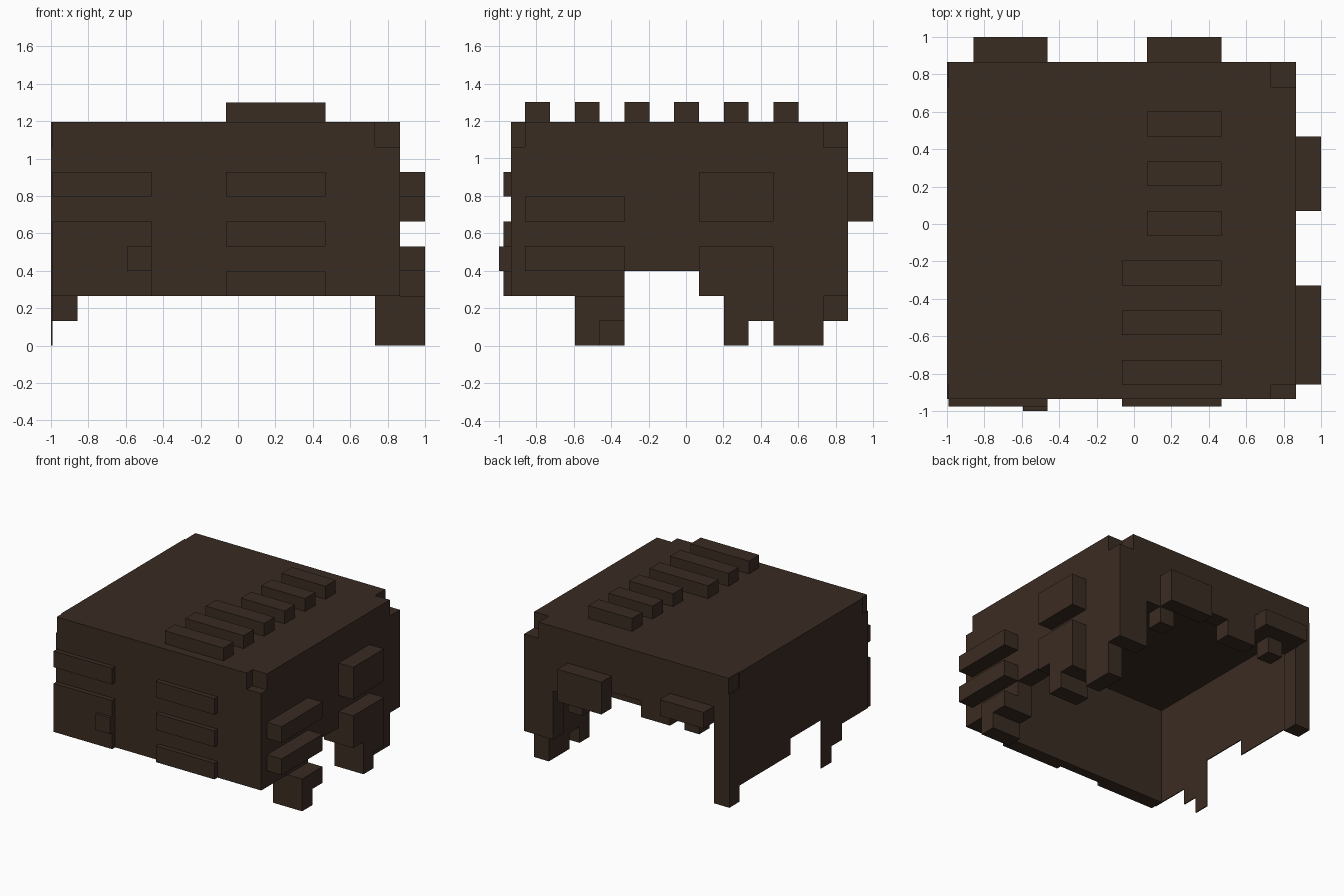
import bpy
import bmesh

if "Cube" in bpy.data.objects:
    bpy.data.objects.remove(bpy.data.objects["Cube"])

brown = bpy.data.materials.new("dark_brown")
brown.diffuse_color = (0.042, 0.025, 0.0165, 1)
brown.use_nodes = True
brown.node_tree.nodes["Principled BSDF"].inputs["Base Color"].default_value = brown.diffuse_color

U = 0.1327               # block unit
ORG = (-0.992, -0.992, 0.0)
LEFT, FRONT = -0.06, 0.43  # outer faces of the thin left and front walls


def union(name, boxes, cuts=()):
    """Merge unit boxes (x0, x1, y0, y1, z0, z1) into one clean outer skin."""
    ax = [sorted({b[2 * a + s] for b in [*boxes, *cuts] for s in (0, 1)}) for a in range(3)]

    def cells(b):
        i = [range(ax[a].index(b[2 * a]), ax[a].index(b[2 * a + 1])) for a in range(3)]
        return {(x, y, z) for x in i[0] for y in i[1] for z in i[2]}

    full = set().union(*[cells(b) for b in boxes])
    for c in cuts:
        full -= cells(c)
    bm = bmesh.new()
    verts = {}

    def vert(k):
        if k not in verts:
            verts[k] = bm.verts.new([ORG[a] + U * ax[a][k[a]] for a in range(3)])
        return verts[k]

    for c in full:
        for a in range(3):
            for s in (0, 1):
                n = list(c)
                n[a] += 2 * s - 1
                if tuple(n) in full:
                    continue
                quad = []
                for p, q in ((0, 0), (1, 0), (1, 1), (0, 1)):
                    k = list(c)
                    k[a] += s
                    k[(a + 1) % 3] += p
                    k[(a + 2) % 3] += q
                    quad.append(vert(tuple(k)))
                bm.faces.new(quad if s else quad[::-1])
    me = bpy.data.meshes.new(name)
    bm.to_mesh(me)
    bm.free()
    me.materials.append(brown)
    bpy.context.collection.objects.link(bpy.data.objects.new(name, me))


# Roof slab and front wall
parts = [(LEFT, 14, FRONT, 14, 8, 9), (LEFT, 14, FRONT, 1, 2, 9)]

# Ragged left, right and back walls: (start, end, lower edge)
for a, b, h in ((FRONT, 3, 2), (3, 4, 1), (4, 5, 0), (5, 8, 3), (8, 13, 2), (13, 14, 1)):
    parts.append((LEFT, 0, a, b, h, 9))
for a, b, h in ((FRONT, 5, 2), (5, 8, 3), (8, 11, 2), (11, 13, 0), (13, 14, 2)):
    parts.append((13, 14, a, b, h, 9))
for a, b, h in ((LEFT, 1, 1), (1, 2, 6), (2, 3, 5), (3, 4, 6), (4, 6, 5),
                (6, 10, 6), (10, 11, 4), (11, 12, 5), (12, 14, 2)):
    parts.append((a, b, 13, 14, h, 9))

# Raised locks across the roof
for y, x0 in ((11, 8), (9, 8), (7, 8), (5, 7), (3, 7), (1, 7)):
    parts.append((x0, 11, y, y + 1, 9, 9.8))

# Shallow plates and stud on the front
for x0, x1, z0, z1 in ((7, 11, 6, 7), (7, 11, 4, 5), (7, 11, 2, 3), (0, 4, 6, 7), (0, 4, 2, 5)):
    parts.append((x0, x1, 0.13, FRONT, z0, z1))
parts.append((3, 4, LEFT, FRONT, 3, 4))

# Bars and blocks on the right side
for y0, y1, z0, z1 in ((1, 5, 5, 6), (1, 5, 3, 4), (8, 11, 5, 7), (8, 11, 2, 4)):
    parts.append((14, 15, y0, y1, z0, z1))

# Hanging tips below the right side
for y in (3, 9):
    parts += [(13, 15, y, y + 1, 0, 2), (13, 15, y + 1, y + 2, 1, 2)]

# Blocks on the back
parts += [(1, 4, 14, 15, 6, 7), (8, 11, 14, 15, 5, 7)]

# Notched upper corners
notches = [(x0, x1, y0, y1, 8, 9) for x0, x1 in ((LEFT, 0), (13, 14))
           for y0, y1 in ((FRONT, 1), (13, 14))]

union("hair_shell", parts, notches)
